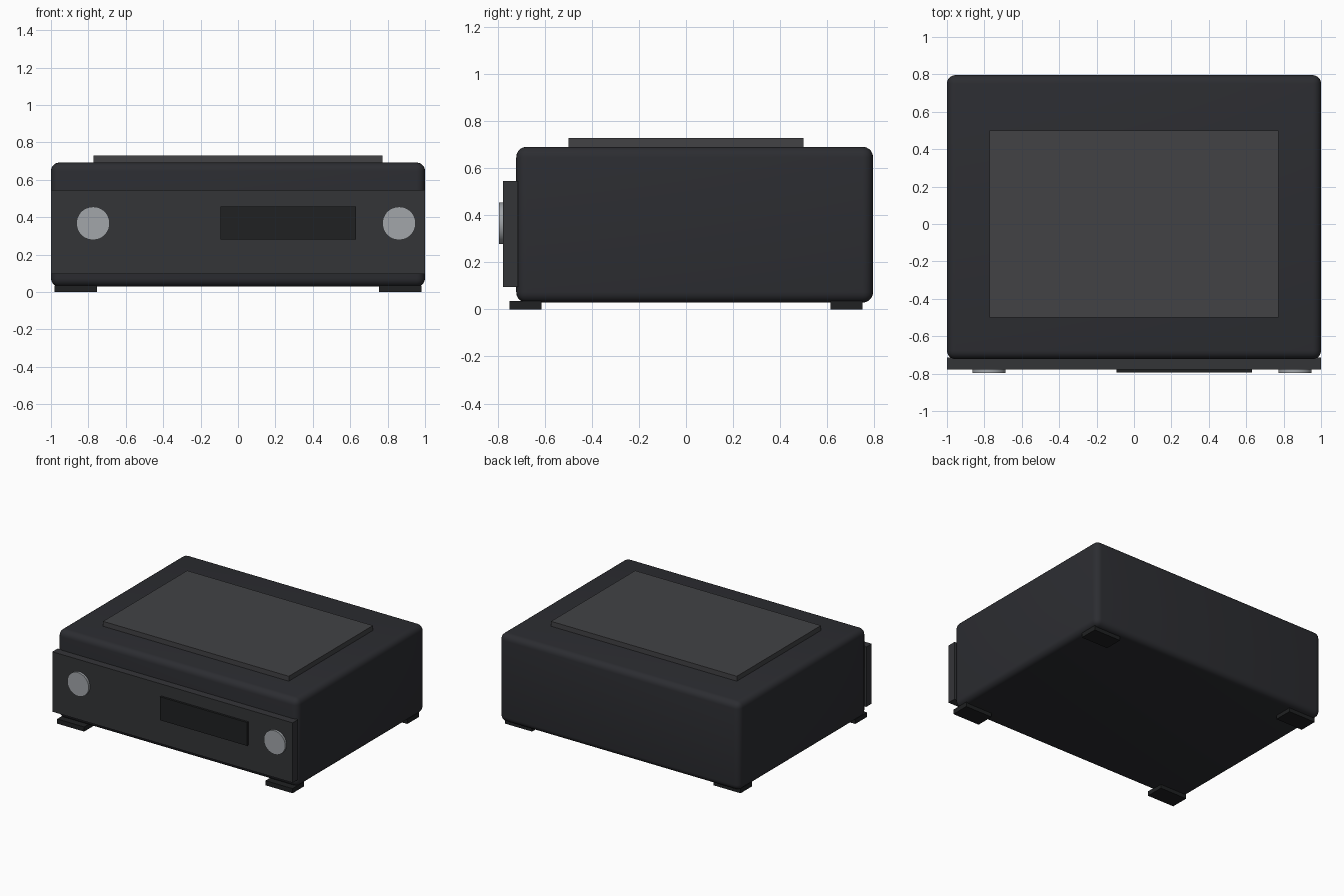
import bpy
from math import pi

if "Cube" in bpy.data.objects:
    bpy.data.objects.remove(bpy.data.objects["Cube"])


def paint(obj, name, rgb):
    mat = bpy.data.materials.get(name) or bpy.data.materials.new(name)
    mat.diffuse_color = (*rgb, 1)
    mat.use_nodes = True
    mat.node_tree.nodes["Principled BSDF"].inputs["Base Color"].default_value = mat.diffuse_color
    obj.data.materials.append(mat)


def box(name, x, y, z, mat, rgb):
    """Box from (min, max) ranges on each axis."""
    centre = [(a + b) / 2 for a, b in (x, y, z)]
    bpy.ops.mesh.primitive_cube_add(size=1, location=centre)
    obj = bpy.context.object
    obj.name = name
    obj.scale = [b - a for a, b in (x, y, z)]
    bpy.ops.object.transform_apply(location=False, rotation=False, scale=True)
    paint(obj, mat, rgb)
    return obj


# Rounded main casing
body = box("casing", (-1, 1), (-0.722, 0.796), (0.029, 0.692),
           "casing_dark", (0.025, 0.026, 0.031))
bevel = body.modifiers.new("rounded_edges", 'BEVEL')
bevel.width = 0.045
bevel.segments = 5
bpy.ops.object.modifier_apply(modifier=bevel.name)
bpy.ops.object.shade_smooth_by_angle(angle=pi / 6)

# Raised plate on the lid
box("top_plate", (-0.773, 0.773), (-0.5, 0.5), (0.67, 0.729),
    "plate_grey", (0.054, 0.055, 0.059))

# Front fascia and display window
box("front_panel", (-1, 1), (-0.779, -0.715), (0.095, 0.546),
    "panel_grey", (0.034, 0.035, 0.039))
box("display", (-0.093, 0.632), (-0.795, -0.77), (0.28, 0.456),
    "display_black", (0.014, 0.015, 0.016))

# Two round knobs
for name, x in (("left_knob", -0.775), ("right_knob", 0.861)):
    bpy.ops.mesh.primitive_cylinder_add(vertices=48, radius=0.089, depth=0.036,
                                        location=(x, -0.778, 0.367),
                                        rotation=(pi / 2, 0, 0))
    knob = bpy.context.object
    knob.name = name
    bpy.ops.object.shade_smooth_by_angle(angle=pi / 6)
    paint(knob, "knob_metal", (0.36, 0.38, 0.4))

# Four feet
for side, sx in (("left", -1), ("right", 1)):
    for end, sy in (("front", -1), ("back", 1)):
        box(f"{end}_{side}_foot",
            sorted((sx * 0.755, sx * 0.98)), sorted((sy * 0.614, sy * 0.751)),
            (0, 0.035), "foot_black", (0.014, 0.015, 0.016))
